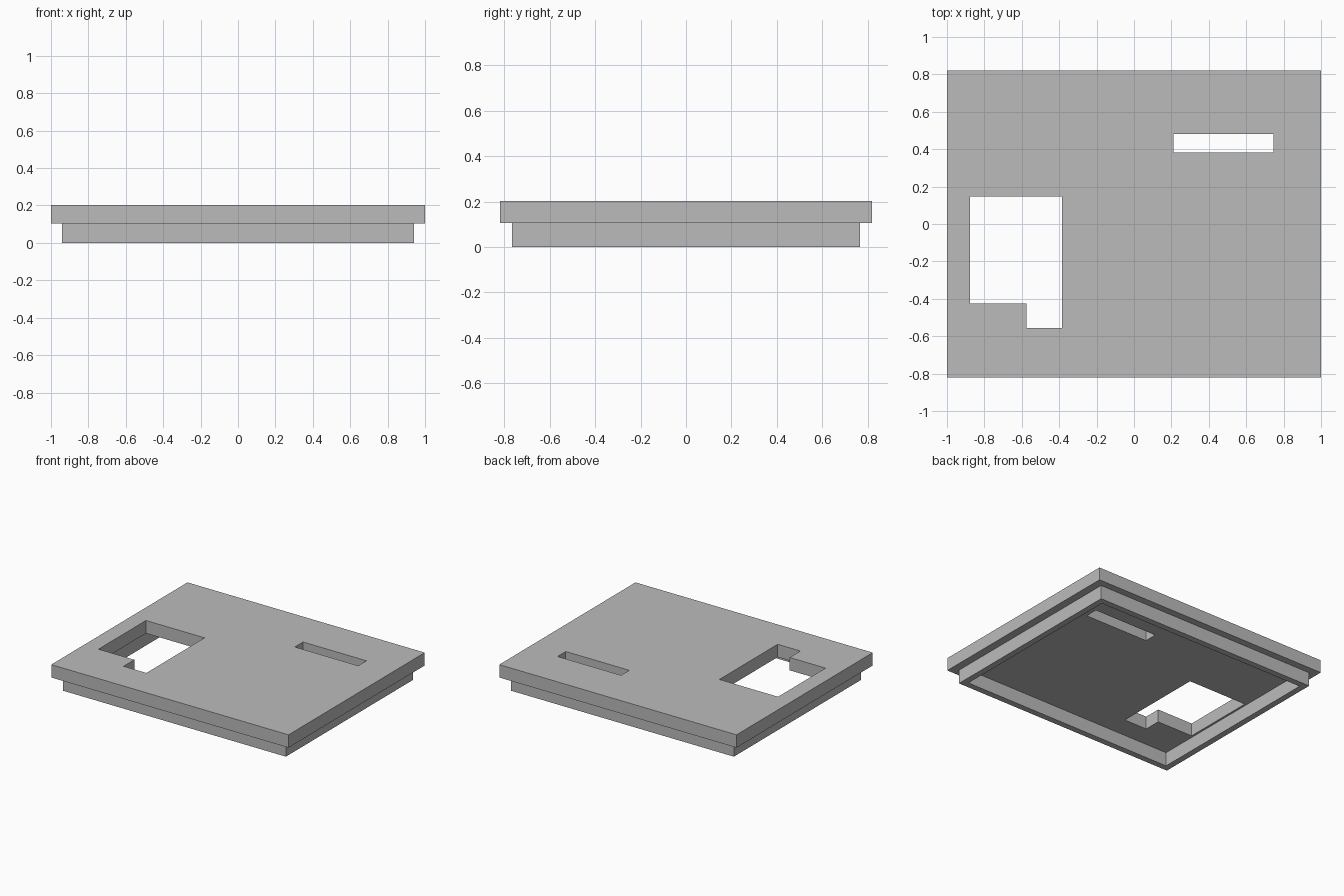
import bpy
import bmesh

if "Cube" in bpy.data.objects:
    bpy.data.objects.remove(bpy.data.objects["Cube"], do_unlink=True)

# Single grey material
grey = bpy.data.materials.new("plain_grey")
grey.use_nodes = True
colour = (0.5, 0.5, 0.5, 1)
grey.diffuse_color = colour
grey.node_tree.nodes["Principled BSDF"].inputs["Base Color"].default_value = colour


def rect(x0, x1, y0, y1):
    return [(x0, y0), (x1, y0), (x1, y1), (x0, y1)]


def prism(name, outline, z0, z1):
    """Extrude a counter-clockwise outline from z0 up to z1."""
    bm = bmesh.new()
    base = bm.faces.new([bm.verts.new((x, y, z0)) for x, y in outline])
    top = bmesh.ops.extrude_face_region(bm, geom=[base], use_keep_orig=True)["geom"]
    bmesh.ops.translate(bm, vec=(0, 0, z1 - z0),
                        verts=[v for v in top if isinstance(v, bmesh.types.BMVert)])
    bmesh.ops.recalc_face_normals(bm, faces=bm.faces)
    mesh = bpy.data.meshes.new(name)
    bm.to_mesh(mesh)
    bm.free()
    mesh.materials.append(grey)
    obj = bpy.data.objects.new(name, mesh)
    bpy.context.collection.objects.link(obj)
    return obj


def cut(obj, name, outline):
    """Cut a vertical through-opening and drop the cutter."""
    cutter = prism(name, outline, -0.5, 0.5)
    cutter.hide_render = True
    mod = obj.modifiers.new(name, "BOOLEAN")
    mod.operation = "DIFFERENCE"
    mod.solver = "EXACT"
    mod.object = cutter
    bpy.context.view_layer.objects.active = obj
    bpy.ops.object.modifier_apply(modifier=mod.name)
    bpy.data.objects.remove(cutter, do_unlink=True)


TOP, STEP = 0.203, 0.105
RIM_X, RIM_Y, WALL = 0.94, 0.766, 0.047

# Lid plate with a notched window and a narrow slot
lid = prism("lid_plate", rect(-1, 1, -0.82, 0.82), STEP, TOP)
cut(lid, "window_cutter", [(-0.878, -0.426), (-0.576, -0.426), (-0.576, -0.555),
                           (-0.384, -0.555), (-0.384, 0.146), (-0.878, 0.146)])
cut(lid, "slot_cutter", rect(0.212, 0.747, 0.381, 0.48))

# Inset rim under the lid, open in the middle
rim = prism("lower_rim", rect(-RIM_X, RIM_X, -RIM_Y, RIM_Y), 0, STEP)
ix, iy = RIM_X - WALL, RIM_Y - WALL
cut(rim, "rim_cutter", rect(-ix, ix, -iy, iy))
